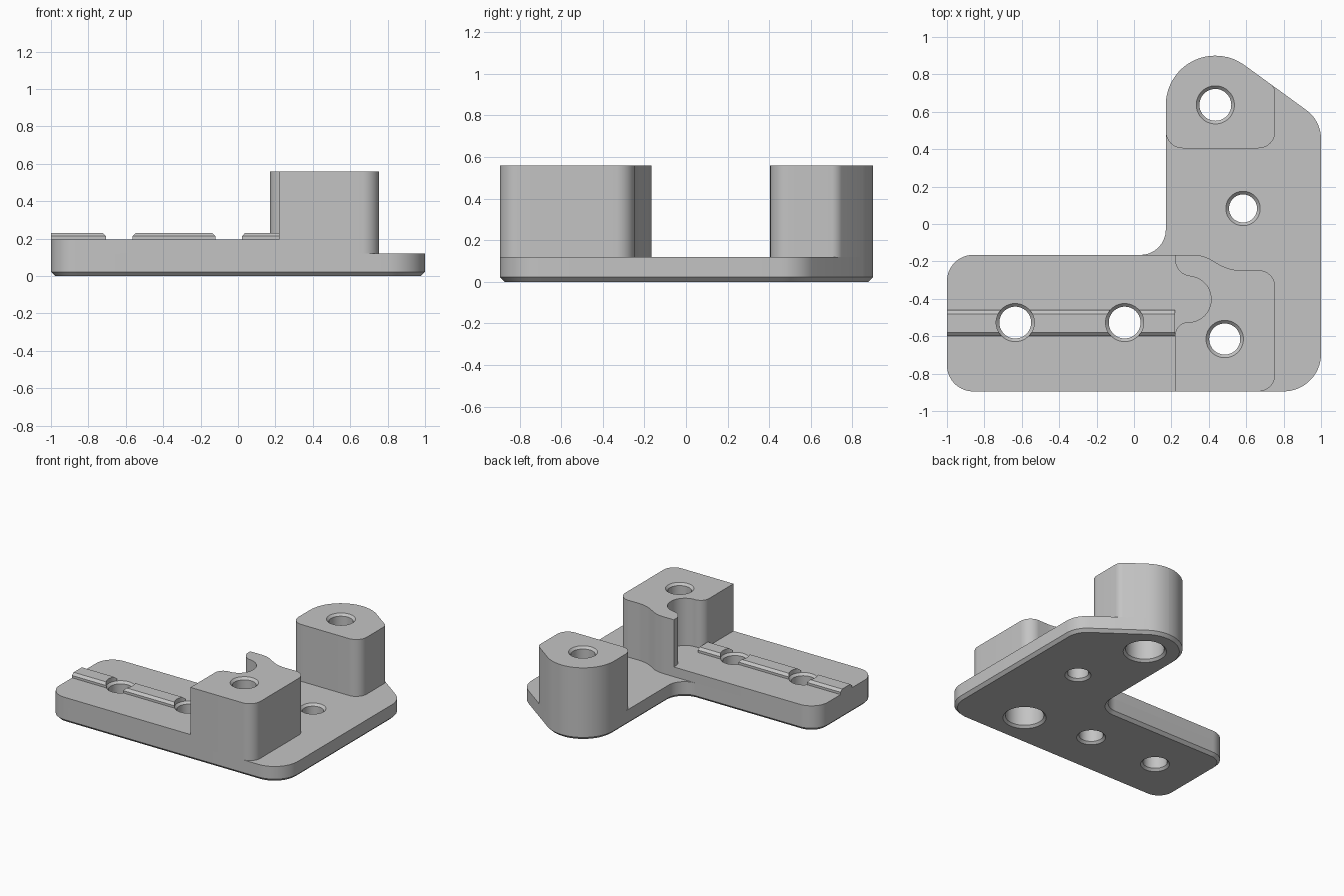
import bpy, bmesh, math
from mathutils import Vector

if "Cube" in bpy.data.objects:
    bpy.data.objects.remove(bpy.data.objects["Cube"], do_unlink=True)

grey = bpy.data.materials.new("plain grey")
grey.use_nodes = True
colour = (0.55, 0.55, 0.55, 1)
grey.diffuse_color = colour
grey.node_tree.nodes["Principled BSDF"].inputs["Base Color"].default_value = colour

PLATE, ARM, POST = 0.12, 0.195, 0.56
CHAMFER = 0.022
BACK, FRONT = 0.9, -0.895


def rounded(corners):
    """Outline from (x, y, radius) corners, each rounded by a tangent arc."""
    points = []
    for i, (x, y, r) in enumerate(corners):
        p = Vector((x, y))
        if r == 0:
            points.append(p)
            continue
        a = (Vector(corners[i - 1][:2]) - p).normalized()
        b = (Vector(corners[(i + 1) % len(corners)][:2]) - p).normalized()
        half = a.angle(b) / 2
        centre = p + (a + b).normalized() * r / math.sin(half)
        start = p + a * r / math.tan(half) - centre
        end = p + b * r / math.tan(half) - centre
        sweep = start.angle(end)
        steps = max(4, int(sweep / math.radians(6)))
        for k in range(steps + 1):
            t = k / steps
            points.append(centre + (start * math.sin((1 - t) * sweep)
                                    + end * math.sin(t * sweep)) / math.sin(sweep))
    return points


def finish(name, bm):
    bmesh.ops.remove_doubles(bm, verts=bm.verts, dist=0.0001)
    bmesh.ops.recalc_face_normals(bm, faces=bm.faces)
    mesh = bpy.data.meshes.new(name)
    bm.to_mesh(mesh)
    bm.free()
    mesh.materials.append(grey)
    obj = bpy.data.objects.new(name, mesh)
    bpy.context.collection.objects.link(obj)
    return obj


def prism(name, outline, low, high, chamfer=0):
    bm = bmesh.new()
    floor = bm.faces.new([bm.verts.new((p.x, p.y, low + chamfer)) for p in outline])
    top = bmesh.ops.extrude_face_region(bm, geom=[floor], use_keep_orig=True)
    verts = [v for v in top["geom"] if isinstance(v, bmesh.types.BMVert)]
    bmesh.ops.translate(bm, verts=verts, vec=(0, 0, high - low - chamfer))
    bmesh.ops.recalc_face_normals(bm, faces=bm.faces)
    if chamfer:
        bmesh.ops.inset_region(bm, faces=[floor], thickness=chamfer, depth=chamfer,
                               use_even_offset=True)
    return finish(name, bm)


def lathe(name, x, y, profile, sides=64):
    """Round solid from (radius, z) rings, used to drill a hole."""
    bm = bmesh.new()
    rings = []
    for r, z in profile:
        rings.append([bm.verts.new((x + r * math.cos(math.tau * k / sides),
                                    y + r * math.sin(math.tau * k / sides), z))
                      for k in range(sides)])
    for a, b in zip(rings, rings[1:]):
        for k in range(sides):
            n = (k + 1) % sides
            bm.faces.new((a[k], a[n], b[n], b[k]))
    bm.faces.new(rings[0][::-1])
    bm.faces.new(rings[-1])
    return finish(name, bm)


def drill(name, x, y, r, top, bore, depth, rim=0.017):
    """Through hole with chamfered rims and an optional wider bore from below."""
    profile = [(bore + 2 * rim, -rim), (bore, rim)]
    if depth:
        profile += [(bore, depth), (r, depth)]
    profile += [(r, top - rim), (r + rim, top), (r + rim, top + 0.1)]
    return lathe(name, x, y, profile)


def cut(obj, cutters):
    for c in cutters:
        mod = obj.modifiers.new("cut", 'BOOLEAN')
        mod.operation = 'DIFFERENCE'
        mod.solver = 'EXACT'
        mod.object = c
    graph = bpy.context.evaluated_depsgraph_get()
    mesh = bpy.data.meshes.new_from_object(obj.evaluated_get(graph))
    obj.modifiers.clear()
    obj.data = mesh


# L-shaped foot plate with a sloping back right edge
slope = math.radians(54)
big, small = Vector((0.435, 0.635)), 0.265
tangent = big + small * Vector((math.cos(slope), math.sin(slope)))


def on_slope(x):
    return tangent.y - (x - tangent.x) / math.tan(slope)


top_x = tangent.x + (tangent.y - BACK) * math.tan(slope)
plate = prism("base_plate", rounded([
    (-1, FRONT, 0.14), (1, FRONT, 0.2), (1, on_slope(1), 0.19),
    (top_x, BACK, 0.264), (0.17, BACK, 0.264),
    (0.17, -0.165, 0.135), (-1, -0.165, 0.14)]), 0, PLATE, CHAMFER)

# Raised arm
arm = prism("arm_block", rounded([
    (-1, FRONT, 0.14), (0.22, FRONT, 0), (0.22, -0.165, 0), (-1, -0.165, 0.14)]),
    PLATE, ARM)

# Rail along the arm, with chamfered top edges
bm = bmesh.new()
section = [(-0.6, ARM), (-0.46, ARM), (-0.46, 0.213), (-0.48, 0.23),
           (-0.58, 0.23), (-0.6, 0.213)]
end = bm.faces.new([bm.verts.new((-1, y, z)) for y, z in section])
swept = bmesh.ops.extrude_face_region(bm, geom=[end], use_keep_orig=True)
bmesh.ops.translate(bm, vec=(1.22, 0, 0),
                    verts=[v for v in swept["geom"] if isinstance(v, bmesh.types.BMVert)])
rail = finish("guide_rail", bm)

# Front post with a stepped back wall
front_post = prism("front_post", rounded([
    (0.22, FRONT, 0), (0.755, FRONT, 0.09), (0.755, -0.245, 0.09),
    (0.51, -0.25, 0.25), (0.37, -0.165, 0.2), (0.22, -0.165, 0)]), PLATE, POST)

# Back post following the plate edge
back_post = prism("back_post", rounded([
    (0.17, 0.405, 0.09), (0.755, 0.405, 0.09), (0.755, on_slope(0.755), 0.06),
    (top_x, BACK, 0.264), (0.17, BACK, 0.264)]), PLATE, POST)

# Flared notch in the front post
notch = prism("notch_cutter", rounded([
    (0.1, -0.17, 0), (0.22, -0.17, 0), (0.22, -0.28, 0.09), (0.412, -0.28, 0.12),
    (0.412, -0.525, 0.12), (0.22, -0.525, 0.07), (0.22, -0.6, 0), (0.1, -0.6, 0)]),
    ARM, POST + 0.1)

# Drilled holes
arm_holes = [drill("arm_drill", x, -0.527, 0.085, ARM, 0.085, 0) for x in (-0.635, -0.05)]
plate_hole = drill("plate_drill", 0.583, 0.083, 0.075, PLATE, 0.075, 0)
front_hole = drill("front_post_drill", 0.485, -0.615, 0.083, POST, 0.135, 0.35)
back_hole = drill("back_post_drill", 0.435, 0.637, 0.085, POST, 0.135, 0.35)

cutters = arm_holes + [plate_hole, front_hole, back_hole]
cut(plate, cutters)
cut(arm, arm_holes)
cut(rail, arm_holes)
cut(front_post, [front_hole, notch])
cut(back_post, [back_hole])
for c in cutters + [notch]:
    bpy.data.objects.remove(c, do_unlink=True)

# Smooth curved walls, sharp edges kept
for o in bpy.context.selected_objects:
    o.select_set(False)
for o in (plate, arm, rail, front_post, back_post):
    o.select_set(True)
bpy.context.view_layer.objects.active = plate
bpy.ops.object.shade_smooth_by_angle(angle=math.radians(25))
